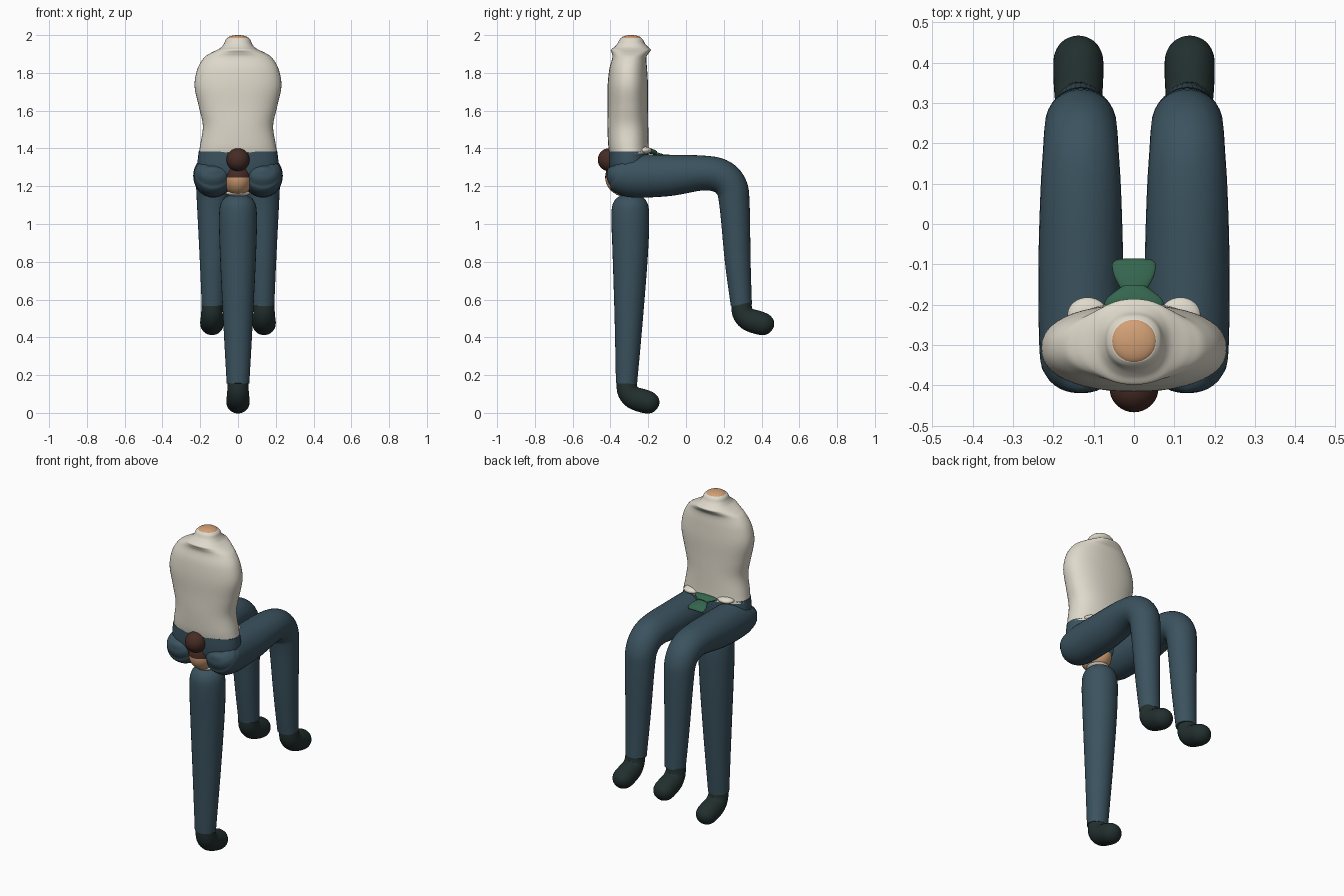
import bpy, bmesh, math
from mathutils import Vector, Matrix

if "Cube" in bpy.data.objects:
    bpy.data.objects.remove(bpy.data.objects["Cube"])


def material(name, rgb):
    m = bpy.data.materials.new(name)
    m.use_nodes = True
    m.diffuse_color = (*rgb, 1)
    m.node_tree.nodes["Principled BSDF"].inputs["Base Color"].default_value = (*rgb, 1)
    return m


CREAM = material("cream_shirt", (0.74, 0.70, 0.60))
BLUE = material("blue_trousers", (0.043, 0.085, 0.113))
BOOT = material("dark_boots", (0.016, 0.029, 0.028))
SKIN = material("skin", (0.65, 0.35, 0.18))
HAIR = material("brown_hair", (0.062, 0.025, 0.019))
GREEN = material("green_scarf", (0.035, 0.13, 0.075))


def finish(bm, name, *mats):
    bmesh.ops.recalc_face_normals(bm, faces=bm.faces)
    mesh = bpy.data.meshes.new(name)
    bm.to_mesh(mesh)
    bm.free()
    for m in mats:
        mesh.materials.append(m)
    for p in mesh.polygons:
        p.use_smooth = True
    mesh.set_sharp_from_angle(angle=math.radians(50))
    obj = bpy.data.objects.new(name, mesh)
    bpy.context.collection.objects.link(obj)
    return obj


def spline(pts, steps=6):
    """Catmull-Rom curve through tuples of any length."""
    v = [Vector(p) for p in pts]
    v = [v[0]] + v + [v[-1]]
    out = []
    for a, b, c, d in zip(v, v[1:], v[2:], v[3:]):
        for i in range(steps):
            t = i / steps
            out.append(0.5 * (2 * b + (c - a) * t + (2 * a - 5 * b + 4 * c - d) * t**2
                              + (3 * b - a - 3 * c + d) * t**3))
    return out + [v[-1]]


def loft(name, pts, mat, cx=0.0, flat=False, power=1.0, sides=32):
    """Skin rings along points of (y, z, half width, half depth)."""
    path = spline(pts)
    bm = bmesh.new()
    rings = []
    for i, p in enumerate(path):
        a, b = path[max(i - 1, 0)], path[min(i + 1, len(path) - 1)]
        t = Vector((b[0] - a[0], b[1] - a[1])).normalized()
        n = Vector((1, 0)) if flat else Vector((-t.y, t.x))
        ring = []
        for k in range(sides):
            ang = math.tau * k / sides
            c, s = math.cos(ang), math.sin(ang)
            c = math.copysign(abs(c) ** power, c)
            s = math.copysign(abs(s) ** power, s)
            rx, rn = max(p[2], 0.002), max(p[3], 0.002)
            ring.append(bm.verts.new((cx + rx * c, p[0] + rn * s * n.x, p[1] + rn * s * n.y)))
        rings.append(ring)
    for r, q in zip(rings, rings[1:]):
        for k in range(sides):
            j = (k + 1) % sides
            bm.faces.new((r[k], r[j], q[j], q[k]))
    bm.faces.new(rings[0])
    bm.faces.new(rings[-1])
    return finish(bm, name, mat)


def ball(name, loc, radii, *mats):
    bm = bmesh.new()
    bmesh.ops.create_uvsphere(bm, u_segments=32, v_segments=20, radius=1)
    if len(mats) > 1:  # second colour on the upper half
        for f in bm.faces:
            f.material_index = int(f.calc_center_median().z > 0)
    bmesh.ops.transform(bm, matrix=Matrix.Translation(loc) @ Matrix.Diagonal((*radii, 1)), verts=bm.verts)
    return finish(bm, name, *mats)


def boot(name, cx, y, z):
    """Boot hanging from an ankle at (y, z), toe pointing down and to the back."""
    shape = [(0, 0.005, .054, .053), (.007, -.045, .057, .056), (.036, -.078, .06, .06),
             (.082, -.095, .062, .062), (.125, -.107, .06, .058), (.152, -.114, .046, .044),
             (.166, -.118, .026, .025), (.172, -.12, .002, .002)]
    loft(name, [(y + a, z + b, rx, rn) for a, b, rx, rn in shape], BOOT, cx)


# Bent seated legs with boots
seated = [(-.395, 1.305, .01, .01), (-.388, 1.295, .06, .045), (-.36, 1.275, .093, .085),
          (-.30, 1.255, .103, .112), (-.1, 1.257, .105, .11), (.08, 1.27, .1, .093),
          (.18, 1.255, .094, .09), (.238, 1.2, .09, .086), (.257, 1.1, .085, .08),
          (.274, .8, .07, .068), (.293, .57, .06, .056)]
for side, sx in (("left", 1), ("right", -1)):
    loft(side + "_leg", seated, BLUE, sx * .132)
    boot(side + "_boot", sx * .138, .293, .575)

# Straight standing leg under the seat
standing = [(-.295, 1.158, .004, .004), (-.295, 1.15, .05, .05), (-.295, 1.12, .086, .086),
            (-.295, 1.05, .1, .1), (-.295, .85, .096, .094), (-.303, .5, .079, .075),
            (-.315, .155, .06, .056)]
loft("standing_leg", standing, BLUE)
boot("standing_boot", 0, -.315, .16)

# Trouser seat joining the legs
loft("pelvis", [(-.3, 1.2, .1, .04), (-.3, 1.23, .17, .085), (-.302, 1.3, .212, .103),
                (-.303, 1.385, .208, .103)], BLUE, flat=True, power=.85)

# Shirt with shoulders, folded collar and short neck
shirt = [(-.3, 1.372, .208, .105), (-.305, 1.42, .2, .107), (-.308, 1.52, .186, .108),
         (-.308, 1.62, .207, .107), (-.308, 1.73, .23, .107), (-.306, 1.82, .215, .1),
         (-.3, 1.88, .18, .09), (-.295, 1.905, .145, .098), (-.292, 1.922, .11, .106),
         (-.29, 1.936, .088, .09), (-.29, 1.955, .074, .073), (-.29, 1.975, .066, .063),
         (-.29, 1.986, .055, .053)]
loft("shirt", shirt, CREAM, flat=True, power=.88, sides=48)
for side, sx in (("left", 1), ("right", -1)):
    ball(side + "_shirt_hem", (sx * .115, -.225, 1.39), (.05, .043, .02), CREAM)
ball("neck", (0, -.29, 1.98), (.057, .055, .02), SKIN)

# Small head tucked at the seat: face, hair, bun and collar
ball("head", (0, -.322, 1.247), (.08, .106, .1), SKIN, HAIR)
ball("hair_bun", (0, -.406, 1.34), (.061, .061, .061), HAIR)
ball("small_collar", (0, -.31, 1.163), (.064, .064, .018), CREAM)

# Scarf: knot at the waist and a tail fanning out between the thighs
loft("scarf_knot", [(-.21, 1.385, .075, .012), (-.185, 1.385, .068, .014),
                    (-.155, 1.375, .03, .01)], GREEN)
loft("scarf_tail", [(-.165, 1.372, .03, .01), (-.13, 1.362, .049, .01),
                    (-.1, 1.35, .054, .009), (-.09, 1.34, .045, .006)], GREEN)
